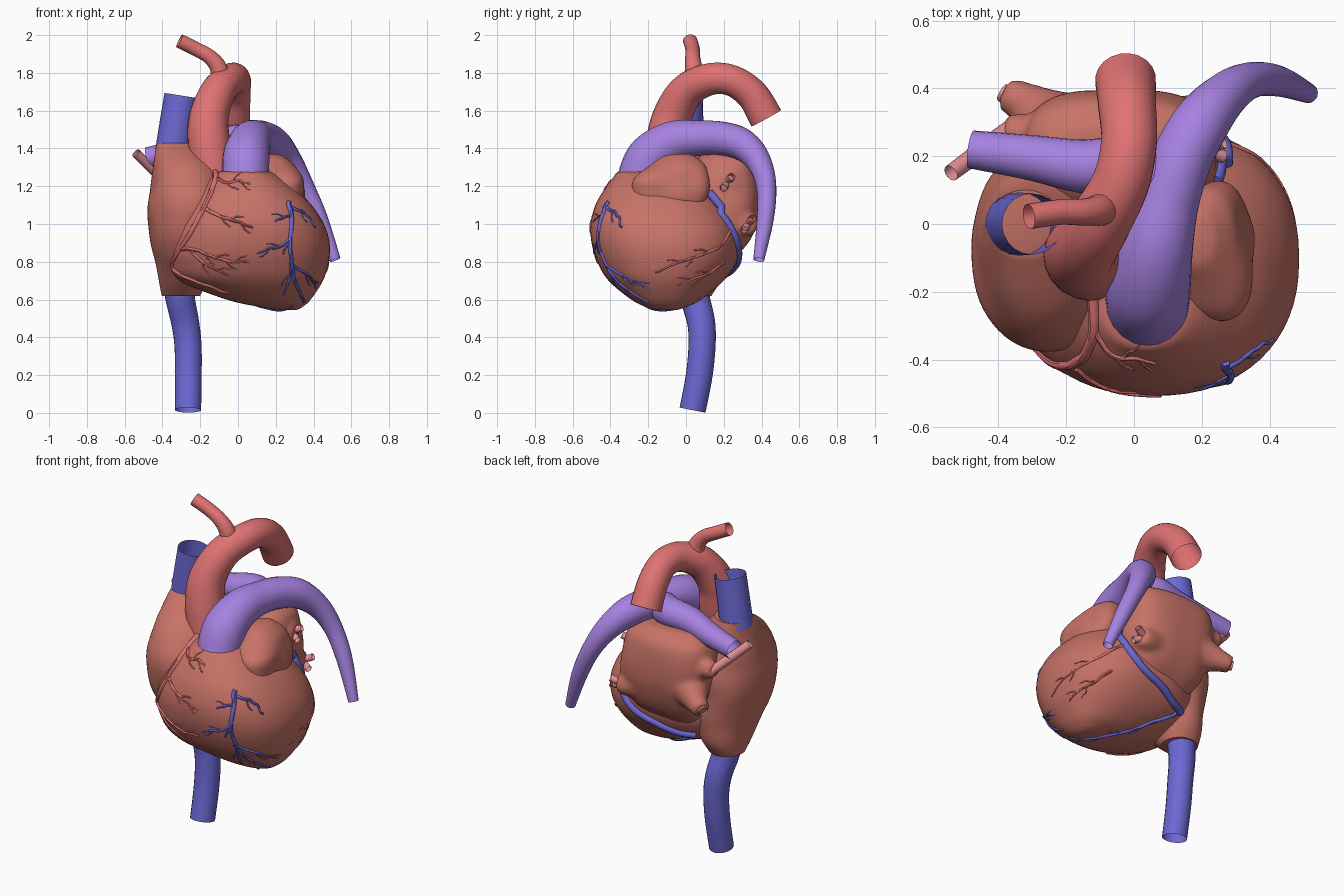
import bpy, bmesh, math, random
from mathutils import Vector, noise
from mathutils.bvhtree import BVHTree

if "Cube" in bpy.data.objects:
    bpy.data.objects.remove(bpy.data.objects["Cube"])

random.seed(4)


def material(name, rgb):
    m = bpy.data.materials.new(name)
    m.diffuse_color = (*rgb, 1)
    m.use_nodes = True
    m.node_tree.nodes["Principled BSDF"].inputs["Base Color"].default_value = m.diffuse_color
    return m


MUSCLE = material("muscle", (0.57, 0.17, 0.135))
ARTERY = material("artery", (0.74, 0.17, 0.17))
BLUE = material("vein_blue", (0.15, 0.14, 0.66))
PURPLE = material("pulmonary_purple", (0.38, 0.22, 0.75))
PINK = material("pulmonary_pink", (0.78, 0.28, 0.30))


def spline(pts, n):
    """Catmull-Rom samples through points of any dimension."""
    out = []
    last = len(pts) - 1
    for i in range(last):
        a, b, c, d = (pts[max(0, min(last, i + k))] for k in (-1, 0, 1, 2))
        for s in range(n):
            t = s / n
            out.append(tuple(0.5 * (2 * q + (r - p) * t + (2 * p - 5 * q + 4 * r - u) * t * t
                                    + (3 * q - p - 3 * r + u) * t ** 3)
                             for p, q, r, u in zip(a, b, c, d)))
    out.append(tuple(pts[-1]))
    return out


def finish(name, mesh, mat):
    mesh.materials.clear()
    mesh.materials.append(mat)
    mesh.polygons.foreach_set("use_smooth", [True] * len(mesh.polygons))
    mesh.set_sharp_from_angle(angle=math.radians(45))
    ob = bpy.data.objects.new(name, mesh)
    bpy.context.collection.objects.link(ob)
    return ob


surf_v, surf_f = [], []


def loft(name, sections, power=2.3, bumps=0.0, sides=64):
    """Stack of super-ellipses given as (z, x0, x1, y0, y1)."""
    bm = bmesh.new()
    rings = []
    for z, x0, x1, y0, y1 in spline(sections, 7):
        ring = []
        for k in range(sides):
            a = 2 * math.pi * k / sides
            c, s = math.cos(a), math.sin(a)
            u = math.copysign(abs(c) ** (2 / power), c)
            v = math.copysign(abs(s) ** (2 / power), s)
            p = Vector(((x0 + x1) / 2 + u * (x1 - x0) / 2, (y0 + y1) / 2 + v * (y1 - y0) / 2, z))
            p += Vector((u, v, 0)) * noise.noise(p * 6) * bumps
            ring.append(bm.verts.new(p))
        rings.append(ring)
    for a, b in zip(rings, rings[1:]):
        for k in range(sides):
            j = (k + 1) % sides
            bm.faces.new((a[k], a[j], b[j], b[k]))
    bm.faces.new(rings[0][::-1])
    bm.faces.new(rings[-1])
    mesh = bpy.data.meshes.new(name)
    bm.to_mesh(mesh)
    bm.free()
    base = len(surf_v)
    surf_v.extend(v.co.copy() for v in mesh.vertices)
    surf_f.extend([base + i for i in p.vertices] for p in mesh.polygons)
    return finish(name, mesh, MUSCLE)


def tubes(name, paths, mat, res=6, n=8, caps=False):
    """Round tubes through (x, y, z, radius) points, joined as one mesh."""
    cu = bpy.data.curves.new(name, 'CURVE')
    cu.dimensions = '3D'
    cu.bevel_depth = 1.0
    cu.bevel_resolution = res
    cu.use_fill_caps = caps
    for path in paths:
        pts = spline(path, n) if n else path
        sp = cu.splines.new('POLY')
        sp.points.add(len(pts) - 1)
        for q, p in zip(sp.points, pts):
            q.co = (*p[:3], 1)
            q.radius = p[3]
    tmp = bpy.data.objects.new(name + "_path", cu)
    bpy.context.collection.objects.link(tmp)
    dg = bpy.context.evaluated_depsgraph_get()
    mesh = bpy.data.meshes.new_from_object(tmp.evaluated_get(dg))
    bpy.data.objects.remove(tmp)
    return finish(name, mesh, mat)


# Heart chambers
loft("ventricles", [
    (.545, .21, .31, -.15, -.05), (.56, .12, .34, -.21, .0), (.60, -.06, .385, -.29, .08),
    (.70, -.31, .45, -.41, .20), (.80, -.37, .48, -.47, .27), (.90, -.37, .485, -.50, .29),
    (1.0, -.34, .455, -.505, .265), (1.1, -.28, .39, -.48, .20), (1.18, -.22, .31, -.435, .13),
    (1.24, -.16, .24, -.39, .08), (1.27, -.12, .19, -.365, .04), (1.28, -.09, .16, -.33, .0)])
loft("right_atrium", [
    (.62, -.405, -.20, -.07, .14), (.70, -.415, -.16, -.16, .18), (.80, -.435, -.11, -.26, .20),
    (.90, -.46, -.07, -.33, .21), (1.0, -.475, -.05, -.365, .22), (1.1, -.478, -.05, -.38, .22),
    (1.2, -.462, -.06, -.35, .20), (1.32, -.445, -.12, -.26, .14), (1.43, -.43, -.21, -.10, .10)],
    2.1, .010)
left_atrium = loft("left_atrium", [
    (.82, -.20, .12, .10, .25), (.91, -.27, .21, .05, .34), (1.05, -.31, .25, 0, .385),
    (1.2, -.33, .235, 0, .395), (1.33, -.31, .20, .05, .37), (1.39, -.22, .12, .11, .29)],
    2.9, .008)
loft("left_auricle", [
    (1.095, .22, .325, -.24, .05), (1.115, .18, .345, -.28, .09), (1.17, .14, .352, -.29, .115),
    (1.24, .12, .34, -.275, .12), (1.31, .11, .305, -.19, .105), (1.355, .12, .25, -.12, .06),
    (1.37, .15, .21, -.06, .02)], 2.4, .025)

# Flared vein stubs, fused into the left atrium
stubs = tubes("atrium_stubs", [
    [(-.12, .22, 1.10, .165), (-.24, .295, 1.07, .11), (-.32, .355, 1.035, .065), (-.38, .385, 1.015, .05)],
    [(-.20, .22, 1.20, .13), (-.31, .26, 1.21, .07), (-.385, .28, 1.22, .045)],
    [(.12, .20, 1.20, .11), (.19, .215, 1.215, .07), (.24, .22, 1.22, .052)],
    [(.10, .28, 1.02, .10), (.18, .315, 1.0, .07), (.23, .33, 1.0, .05)]], MUSCLE, caps=True)
bpy.ops.object.select_all(action='DESELECT')
stubs.select_set(True)
left_atrium.select_set(True)
bpy.context.view_layer.objects.active = left_atrium
bpy.ops.object.join()
remesh = left_atrium.modifiers.new("fuse", 'REMESH')
remesh.mode = 'VOXEL'
remesh.voxel_size = .014
remesh.use_smooth_shade = True
soften = left_atrium.modifiers.new("soften", 'SMOOTH')
soften.iterations = 8

# Pulmonary veins
pv = [[(-.36, .29, 1.20, .022), (-.42, .24, 1.26, .027), (-.54, .15, 1.375, .025)],
      [(-.31, .37, 1.03, .025), (-.37, .38, 1.015, .03), (-.39, .39, 1.01, .026)]]
for y, z in ((.22, 1.22), (.33, 1.0)):
    for s in (-1, 1):
        pv.append([(.18, y, z, .02), (.23, y + s * .01, z + s * .015, .02),
                   (.265, y + s * .022, z + s * .03, .02)])
tubes("pulmonary_veins", pv, PINK, 4)

# Aorta with its arch and branch
tubes("aorta", [
    [(-.12, -.13, 1.22, .10), (-.15, -.105, 1.40, .112), (-.155, -.075, 1.56, .105),
     (-.105, .0, 1.70, .094), (-.04, .12, 1.765, .085), (-.015, .24, 1.76, .083),
     (-.02, .35, 1.685, .086), (-.025, .425, 1.56, .09)]], ARTERY, 8)
tubes("aortic_branch", [
    [(-.09, .05, 1.76, .055), (-.105, .04, 1.83, .046), (-.15, .035, 1.885, .04),
     (-.22, .035, 1.925, .038), (-.31, .022, 1.97, .038)]], ARTERY)

# Pulmonary trunk and its right branch
tubes("pulmonary_trunk", [
    [(.04, -.245, 1.23, .122), (.043, -.19, 1.35, .124), (.065, -.07, 1.435, .110),
     (.10, .07, 1.455, .094), (.14, .19, 1.452, .090), (.20, .30, 1.42, .084),
     (.275, .385, 1.33, .067), (.35, .425, 1.20, .053), (.43, .42, 1.03, .045),
     (.515, .385, .81, .029)]], PURPLE, 8)
tubes("right_pulmonary_artery", [
    [(.10, .10, 1.44, .08), (.0, .17, 1.44, .087), (-.15, .17, 1.42, .079),
     (-.30, .195, 1.385, .067), (-.48, .22, 1.35, .056)]], PURPLE, 8)

# Great veins
tubes("upper_great_vein", [[(-.345, .0, 1.38, .094), (-.325, .0, 1.52, .092), (-.30, .0, 1.68, .09)]], BLUE, 8)
tubes("lower_great_vein", [
    [(-.31, .04, .68, .085), (-.305, .05, .60, .078), (-.28, .08, .48, .074), (-.265, .085, .36, .072),
     (-.263, .07, .2, .071), (-.265, .035, .015, .07)]], BLUE, 8)

# Vessels lying on the chamber walls
tree = BVHTree.FromPolygons(surf_v, surf_f)
CAST = {'front': (lambda a, b: Vector((a, -2, b)), Vector((0, 1, 0)), lambda a, b: Vector((a, -.3, b))),
        'side': (lambda a, b: Vector((2, a, b)), Vector((-1, 0, 0)), lambda a, b: Vector((.3, a, b))),
        'below': (lambda a, b: Vector((a, b, -2)), Vector((0, 0, 1)), lambda a, b: Vector((a, b, .6)))}


def drape(pts, view, r0, r1, jitter=.005, n=6):
    """Project a 2D path on the chambers; returns a tapering tube path."""
    start, ray, near = CAST[view]
    hits = []
    for a, b in spline(pts, n):
        a += random.uniform(-jitter, jitter)
        b += random.uniform(-jitter, jitter)
        hit = tree.ray_cast(start(a, b), ray)[0]
        hits.append(hit or tree.find_nearest(near(a, b))[0])
    m = len(hits) - 1
    return [(*((hits[max(i - 1, 0)] + hits[i] * 2 + hits[min(i + 1, m)]) / 4), r0 + (r1 - r0) * i / m)
            for i in range(m + 1)]


def twiggy(name, view, mat, branches):
    paths = []
    for r, twigs, pts in branches:
        paths.append(drape(pts, view, r, r * .5))
        flat = spline(pts, 6)
        for k in range(twigs):
            i = int((.4 + .55 * k / max(twigs, 1)) * (len(flat) - 2))
            p, q = Vector(flat[i]), Vector(flat[i + 1])
            d = (q - p).normalized()
            side = Vector((-d.y, d.x)) * (1 if k % 2 else -1)
            mid = p + (d + side * .8) * .03
            end = mid + (d + side * .3) * .035
            paths.append(drape([tuple(p), tuple(mid), tuple(end)], view, r * .5, r * .3, .003))
    return tubes(name, paths, mat, 2, 0, True)


twiggy("right_coronary_artery", 'front', ARTERY, [
    (.018, 0, [(-.12, 1.29), (-.125, 1.21), (-.19, 1.07), (-.26, .94), (-.34, .81), (-.33, .75), (-.2, .69), (-.05, .63)]),
    (.010, 3, [(-.12, 1.25), (-.06, 1.22), (.0, 1.23), (.07, 1.21)]),
    (.011, 3, [(-.17, 1.08), (-.09, 1.04), (.0, 1.01), (.08, .98)]),
    (.011, 4, [(-.31, .87), (-.22, .86), (-.12, .82), (-.02, .80), (.06, .80)]),
    (.009, 2, [(-.25, .86), (-.19, .80), (-.1, .75), (-.05, .73)])])
twiggy("front_cardiac_vein", 'front', BLUE, [
    (.014, 1, [(.265, 1.12), (.285, 1.02), (.275, .88), (.29, .75), (.32, .65), (.35, .59)]),
    (.009, 2, [(.28, .92), (.22, .88), (.16, .87), (.1, .84)]),
    (.010, 1, [(.275, 1.09), (.33, 1.07), (.38, 1.03), (.41, .98)]),
    (.008, 1, [(.28, 1.04), (.23, 1.03), (.19, 1.01)]),
    (.009, 2, [(.29, .78), (.36, .74), (.40, .69), (.42, .65)]),
    (.009, 1, [(.28, .80), (.27, .70), (.24, .62)])])
twiggy("side_coronary_artery", 'side', ARTERY, [
    (.009, 3, [(.24, .97), (.17, .88), (.06, .83), (-.05, .79), (-.17, .74)]),
    (.008, 3, [(.2, .80), (.12, .74), (.04, .71), (-.05, .67)])])
twiggy("lower_cardiac_vein", 'below', BLUE, [
    (.014, 3, [(-.16, .17), (-.05, .12), (.08, .02), (.2, -.1), (.29, -.22)])])

# Thick vein in the groove between left atrium and ventricles
groove = [(.24, .12, 1.17), (.28, .2, 1.07), (.25, .27, .93), (.16, .30, .83), (.02, .29, .77),
          (-.1, .24, .73), (-.2, .19, .72)]
tubes("groove_vein", [[(*tree.find_nearest(Vector(p))[0], .022) for p in spline(groove, 6)]], BLUE, 4, 0, True)
